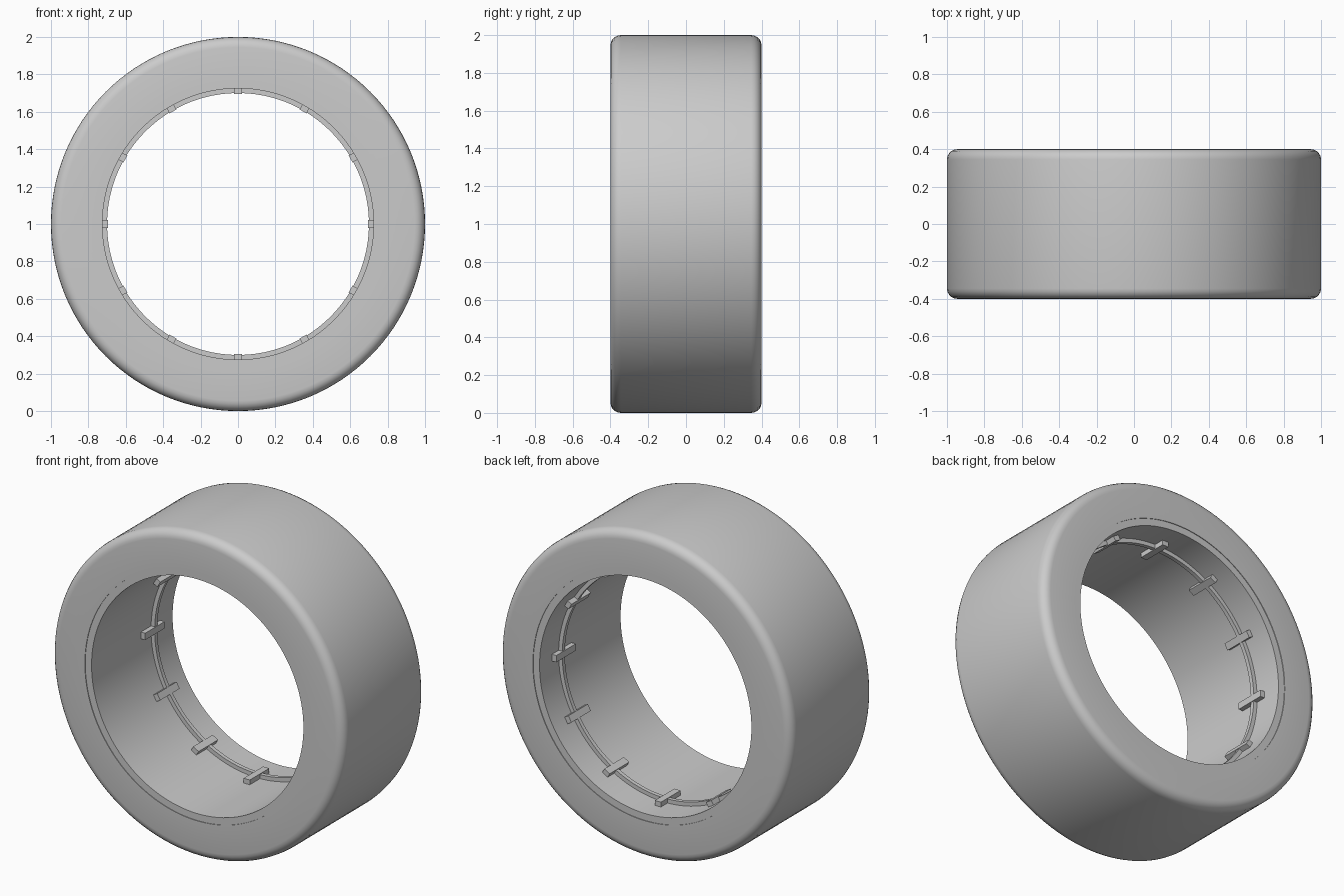
import bpy, bmesh, math
from mathutils import Matrix, Vector

old = bpy.data.objects.get("Cube")
if old:
    bpy.data.objects.remove(old, do_unlink=True)

AXIS_Z = 1.0          # height of the wheel axis
HALF_WIDTH = 0.4
SEGMENTS = 128

grey = bpy.data.materials.new("light_grey")
grey.use_nodes = True
color = (0.6, 0.6, 0.6, 1)
grey.diffuse_color = color
grey.node_tree.nodes["Principled BSDF"].inputs["Base Color"].default_value = color


def finish(name, bm, smooth=True):
    """Turn a bmesh into a named object."""
    bmesh.ops.recalc_face_normals(bm, faces=bm.faces)
    mesh = bpy.data.meshes.new(name)
    bm.to_mesh(mesh)
    bm.free()
    mesh.materials.append(grey)
    obj = bpy.data.objects.new(name, mesh)
    bpy.context.collection.objects.link(obj)
    obj.location.z = AXIS_Z
    if smooth:
        bpy.ops.object.select_all(action='DESELECT')
        obj.select_set(True)
        bpy.context.view_layer.objects.active = obj
        bpy.ops.object.shade_smooth_by_angle(angle=math.radians(35))
    return obj


def lathe(name, profile):
    """Spin a closed (radius, y) profile around the y axis."""
    bm = bmesh.new()
    verts = [bm.verts.new((r, y, 0)) for r, y in profile]
    edges = [bm.edges.new((v, verts[i - 1])) for i, v in enumerate(verts)]
    bmesh.ops.spin(bm, geom=verts + edges, cent=(0, 0, 0), axis=(0, 1, 0),
                   angle=math.tau, steps=SEGMENTS, use_merge=True)
    bmesh.ops.remove_doubles(bm, verts=bm.verts, dist=1e-5)
    return finish(name, bm)


def band(inner, outer, y0, y1):
    return [(inner, y0), (outer, y0), (outer, y1), (inner, y1)]


# Tyre with rounded shoulders
fillet = 0.055
arc = [(1 - fillet + fillet * math.sin(a), HALF_WIDTH - fillet + fillet * math.cos(a))
       for a in (math.radians(90 * i / 5) for i in range(6))]
tyre = [(0.768, HALF_WIDTH)] + arc
tyre += [(r, -y) for r, y in reversed(tyre)]
lathe("tyre", tyre)

# Inner sleeve, set back by a hair from the tyre sides
lathe("inner_sleeve", band(0.725, 0.768, -HALF_WIDTH + 0.004, HALF_WIDTH - 0.004))

# Thin rib running round the bore
lathe("inner_rib", band(0.7, 0.73, 0.185, 0.21))

# Twelve short tabs crossing the rib
bm = bmesh.new()
for i in range(12):
    place = (Matrix.Rotation(math.tau * i / 12, 4, 'Y')
             @ Matrix.Translation(Vector((0.713, 0.18, 0)))
             @ Matrix.Diagonal((0.036, 0.19, 0.042, 1)))
    bmesh.ops.create_cube(bm, size=1, matrix=place)
finish("bore_tabs", bm, smooth=False)
